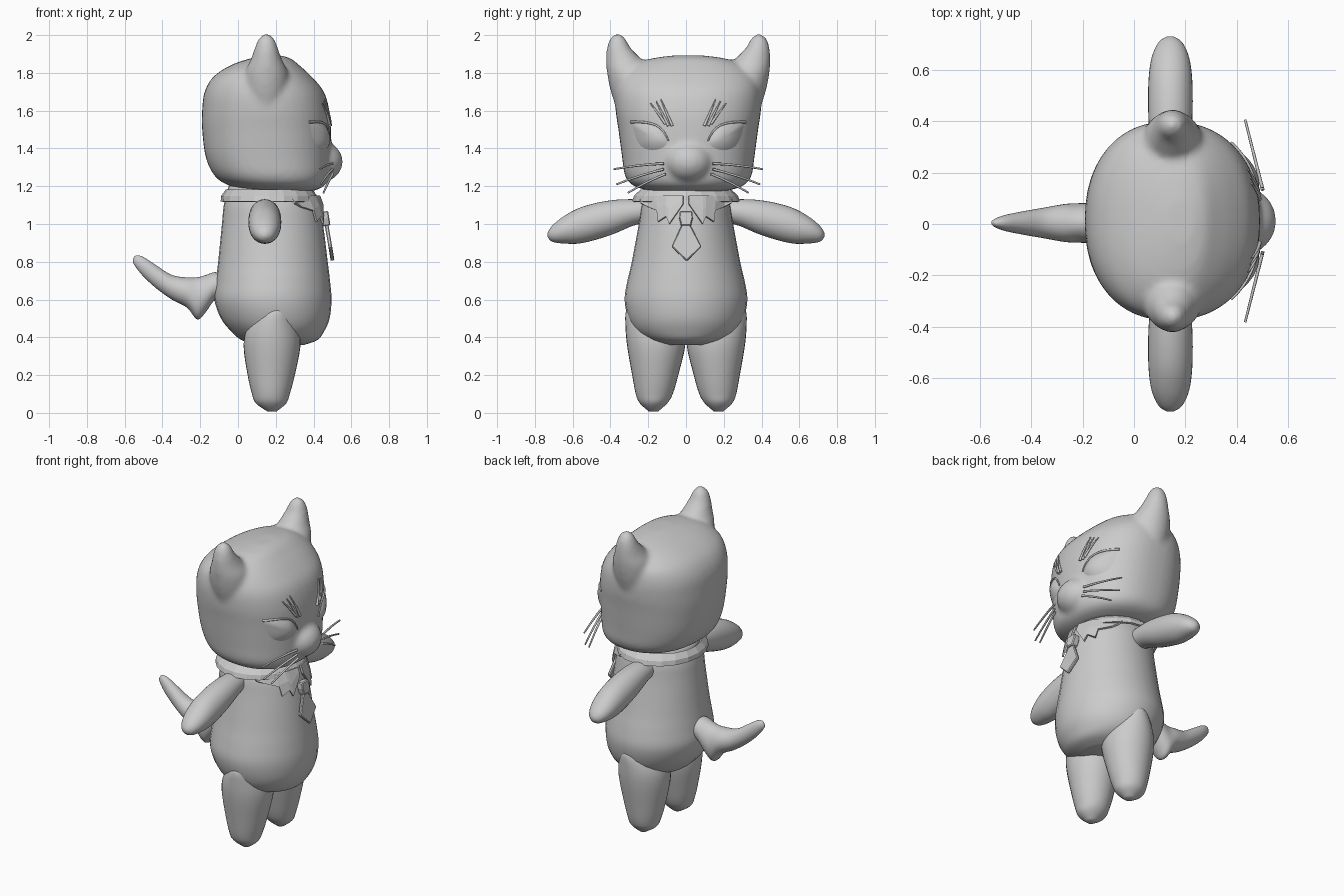
import bpy, bmesh, math
from mathutils import Vector

cube = bpy.data.objects.get("Cube")
if cube:
    bpy.data.objects.remove(cube, do_unlink=True)

grey = bpy.data.materials.new("plain grey")
grey.use_nodes = True
grey.diffuse_color = (0.6, 0.6, 0.6, 1)
grey.node_tree.nodes["Principled BSDF"].inputs["Base Color"].default_value = (0.6, 0.6, 0.6, 1)
grey.node_tree.nodes["Principled BSDF"].inputs["Roughness"].default_value = 0.6
MID = 0.012  # the head sits slightly off the centre line


def finish(name, bm, smooth=True):
    bmesh.ops.recalc_face_normals(bm, faces=bm.faces[:])
    mesh = bpy.data.meshes.new(name)
    bm.to_mesh(mesh)
    bm.free()
    if smooth:
        mesh.shade_smooth()
    mesh.materials.append(grey)
    obj = bpy.data.objects.new(name, mesh)
    bpy.context.collection.objects.link(obj)
    return obj


def dense(rows, steps=4):
    """Smoothly interpolate between hand-placed stations."""
    out = []
    for i in range(len(rows) - 1):
        a, b, c, d = (rows[max(0, min(j, len(rows) - 1))] for j in range(i - 1, i + 3))
        for k in range(steps):
            t = k / steps
            out.append([q + 0.5 * t * (r - p + t * (2 * p - 5 * q + 4 * r - s + t * (3 * (q - r) + s - p)))
                        for p, q, r, s in zip(a, b, c, d)])
    return out + [list(rows[-1])]


def loft(bm, rows, axis, power=2.0, sides=32):
    """Rows are (position on axis, centre u, centre v, radius u, radius v)."""
    rings = []
    for t, cu, cv, ru, rv in rows:
        ring = []
        for k in range(sides):
            a = math.tau * k / sides
            c, s = math.cos(a), math.sin(a)
            u = cu + ru * math.copysign(abs(c) ** (2 / power), c)
            v = cv + rv * math.copysign(abs(s) ** (2 / power), s)
            ring.append(bm.verts.new({"x": (t, u, v), "y": (u, t, v), "z": (u, v, t)}[axis]))
        rings.append(ring)
    for r1, r2 in zip(rings, rings[1:]):
        for k in range(sides):
            n = (k + 1) % sides
            bm.faces.new((r1[k], r1[n], r2[n], r2[k]))
    bm.faces.new(rings[0])
    bm.faces.new(rings[-1])


def lofted(name, rows, axis):
    bm = bmesh.new()
    loft(bm, dense(rows), axis)
    return finish(name, bm)


def from_extents(rows, y=0.0):
    """(z, back x, front x, half width) to loft stations."""
    return dense([(z, (b + f) / 2, y, (f - b) / 2, w) for z, b, f, w in rows])


def front_x(rows, y, z, power):
    """Front surface of a lofted shape at a given y and z."""
    for p, q in zip(rows, rows[1:]):
        if p[0] <= z <= q[0]:
            t = (z - p[0]) / (q[0] - p[0])
            _, c, cy, rx, ry = (m + t * (n - m) for m, n in zip(p, q))
            return c + rx * max(0, 1 - abs((y - cy) / ry) ** power) ** (1 / power)
    return rows[-1][1]


def tube(name, points, radius, taper=0.4):
    curve = bpy.data.curves.new(name, "CURVE")
    curve.dimensions = "3D"
    curve.bevel_depth = radius
    curve.bevel_resolution = 2
    curve.use_fill_caps = True
    spline = curve.splines.new("POLY")
    spline.points.add(len(points) - 1)
    for i, (pt, co) in enumerate(zip(spline.points, points)):
        pt.co = (*co, 1)
        pt.radius = 1 - (1 - taper) * i / (len(points) - 1)
    curve.materials.append(grey)
    bpy.context.collection.objects.link(bpy.data.objects.new(name, curve))


def thicken(obj, amount):
    mod = obj.modifiers.new("thickness", "SOLIDIFY")
    mod.thickness = amount
    mod.offset = 0


# Body
body = from_extents([(.36, .1, .35, .12), (.385, .02, .42, .2), (.43, -.035, .455, .265),
                     (.5, -.09, .485, .305), (.6, -.125, .495, .325), (.7, -.117, .487, .31),
                     (.8, -.105, .475, .287), (1.0, -.085, .45, .25), (1.1, -.075, .43, .235),
                     (1.2, -.05, .39, .2)])
bm = bmesh.new()
loft(bm, body, "z")
finish("body", bm)

# Head, ears and muzzle, fused into one soft skin
HEAD_POWER = 2.3
head = from_extents([(1.175, .05, .40, .2), (1.2, -.04, .455, .285), (1.25, -.12, .485, .333),
                     (1.35, -.17, .492, .35), (1.5, -.19, .492, .37), (1.6, -.19, .484, .385),
                     (1.7, -.177, .455, .387), (1.78, -.13, .39, .365), (1.84, -.04, .325, .3),
                     (1.875, .06, .28, .2), (1.892, .13, .23, .08)], MID)
bm = bmesh.new()
loft(bm, head, "z", HEAD_POWER, 48)
for side in (-1, 1):
    ear = [(1.55, .3, .07, .06), (1.7, .285, .12, .125), (1.8, .31, .115, .12), (1.87, .34, .083, .095),
           (1.93, .367, .062, .064), (1.98, .373, .042, .042), (2.006, .373, .014, .014)]
    loft(bm, dense([(z, .15, MID + side * y, rx, ry) for z, y, rx, ry in ear]), "z")
muzzle = bmesh.ops.create_uvsphere(bm, u_segments=32, v_segments=20, radius=1)["verts"]
for v in muzzle:
    v.co = Vector((.42, MID, 1.33)) + Vector((.135 * v.co.x, .135 * v.co.y, .115 * v.co.z))
skin = finish("head", bm)
remesh = skin.modifiers.new("fuse", "REMESH")
remesh.mode = "VOXEL"
remesh.voxel_size = 0.014
remesh.use_smooth_shade = True
relax = skin.modifiers.new("soften", "SMOOTH")
relax.factor = 0.5
relax.iterations = 8

EYE = [(.305, 1.54), (.22, 1.537), (.15, 1.51), (.105, 1.44), (.13, 1.4), (.19, 1.385), (.25, 1.405), (.285, 1.46)]
BROWS = [((.085, 1.52), (.145, 1.66)), ((.105, 1.52), (.17, 1.65)), ((.12, 1.53), (.2, 1.64))]
WHISKERS = [((.13, 1.32), (.395, 1.29)), ((.13, 1.29), (.38, 1.21)), ((.12, 1.265), (.32, 1.165))]

for side, label in ((-1, "right"), (1, "left")):
    def on_face(y, z, lift):
        y = MID + side * y
        return (front_x(head, y, z, HEAD_POWER) + lift, y, z)

    # Eye: an almond dome with a lid line
    rim = dense(EYE + EYE[:1], 3)[:-1]
    cy, cz = .195, 1.46
    bm = bmesh.new()
    rings = [[bm.verts.new(on_face(cy + k * (y - cy), cz + k * (z - cz), .026 * (1 - k * k) - .004))
              for y, z in rim] for k in (1, .8, .6, .4, .2)]
    for r1, r2 in zip(rings, rings[1:]):
        for i in range(len(rim)):
            n = (i + 1) % len(rim)
            bm.faces.new((r1[i], r1[n], r2[n], r2[i]))
    bm.faces.new(rings[-1])
    finish(label + "_eye", bm)
    tube(label + "_eyelid", [on_face(y, z, .003) for y, z in rim[:10]], .007, .6)

    # Brow hairs and whiskers
    for n, (a, b) in enumerate(BROWS):
        path = [on_face(a[0] + t / 4 * (b[0] - a[0]), a[1] + t / 4 * (b[1] - a[1]), .004) for t in range(5)]
        tube(f"{label}_brow_hair_{n + 1}", path, .008)
    for n, (a, b) in enumerate(WHISKERS):
        path = []
        for i in range(5):
            t = i / 4
            y = a[0] + t * (b[0] - a[0])
            path.append((.5 - .25 * (y - .13), MID + side * y, a[1] + t * (b[1] - a[1]) + .02 * t * (1 - t)))
        tube(f"{label}_whisker_{n + 1}", path, .007, .7)

    # Arm
    arm = [(.1, 1.06, .05, .05), (.25, 1.065, .07, .065), (.4, 1.033, .085, .092), (.55, .995, .086, .096),
           (.65, .968, .073, .071), (.71, .948, .045, .041), (.732, .943, .012, .012)]
    lofted(label + "_arm", [(side * y, .142, z, rx, rz) for y, z, rx, rz in arm], "y")

    # Leg
    leg = [(.008, .18, .172, .025, .025), (.05, .175, .172, .08, .072), (.1, .174, .168, .1, .098),
           (.2, .176, .163, .125, .122), (.35, .18, .158, .15, .153), (.45, .185, .165, .137, .155),
           (.54, .2, .185, .085, .132), (.58, .205, .2, .03, .07)]
    lofted(label + "_leg", [(z, x, side * y, rx, ry) for z, x, y, rx, ry in leg], "z")

    # Collar flap with a notched lapel
    lower = [(.015, 1.105), (.088, 1.0), (.104, 1.04), (.147, 1.012), (.152, 1.07), (.2, 1.09), (.24, 1.11)]
    bm = bmesh.new()
    strip = []
    for y, z in lower:
        strip.append([bm.verts.new((front_x(body, min(y, .21), h, 2) + .018, side * y, h))
                      for h in (z, (z + 1.15) / 2, 1.15)])
    for p, q in zip(strip, strip[1:]):
        for i in (0, 1):
            bm.faces.new((p[i], q[i], q[i + 1], p[i + 1]))
    thicken(finish(label + "_collar_flap", bm, False), .012)

# Collar band, flaring outwards below the head
bm = bmesh.new()
loft(bm, [(1.118, .165, 0, .25, .278), (1.145, .165, 0, .248, .27), (1.178, .165, 0, .225, .235)], "z", 2, 20)
bmesh.ops.delete(bm, geom=[f for f in bm.faces if len(f.verts) > 4], context="FACES_ONLY")
thicken(finish("collar_band", bm, False), .014)


# Tie: hanging blade and knot
def tie_part(name, outline, depth):
    bm = bmesh.new()
    bm.faces.new([bm.verts.new((.463 + .17 * (1.03 - z), y, z)) for y, z in outline])
    obj = finish(name, bm, False)
    thicken(obj, depth)
    bevel = obj.modifiers.new("soft edge", "BEVEL")
    bevel.width = .005


tie_part("tie_blade", [(-.022, .995), (.022, .995), (.083, .88), (.004, .803), (-.077, .88)], .02)
tie_part("tie_knot", [(-.026, .99), (.026, .99), (.036, 1.03), (.034, 1.066), (-.034, 1.066), (-.036, 1.03)], .04)

# Tail, with a pointed underside near the root
tail = [(-.05, .67, .06, .07), (-.12, .672, .073, .075), (-.17, .632, .098, .077), (-.215, .606, .112, .077),
        (-.27, .637, .08, .074), (-.35, .665, .065, .06), (-.43, .718, .061, .046), (-.5, .773, .052, .032),
        (-.54, .802, .032, .018), (-.556, .805, .01, .006)]
lofted("tail", [(x, .004, z, ry, rz) for x, z, rz, ry in tail], "x")
